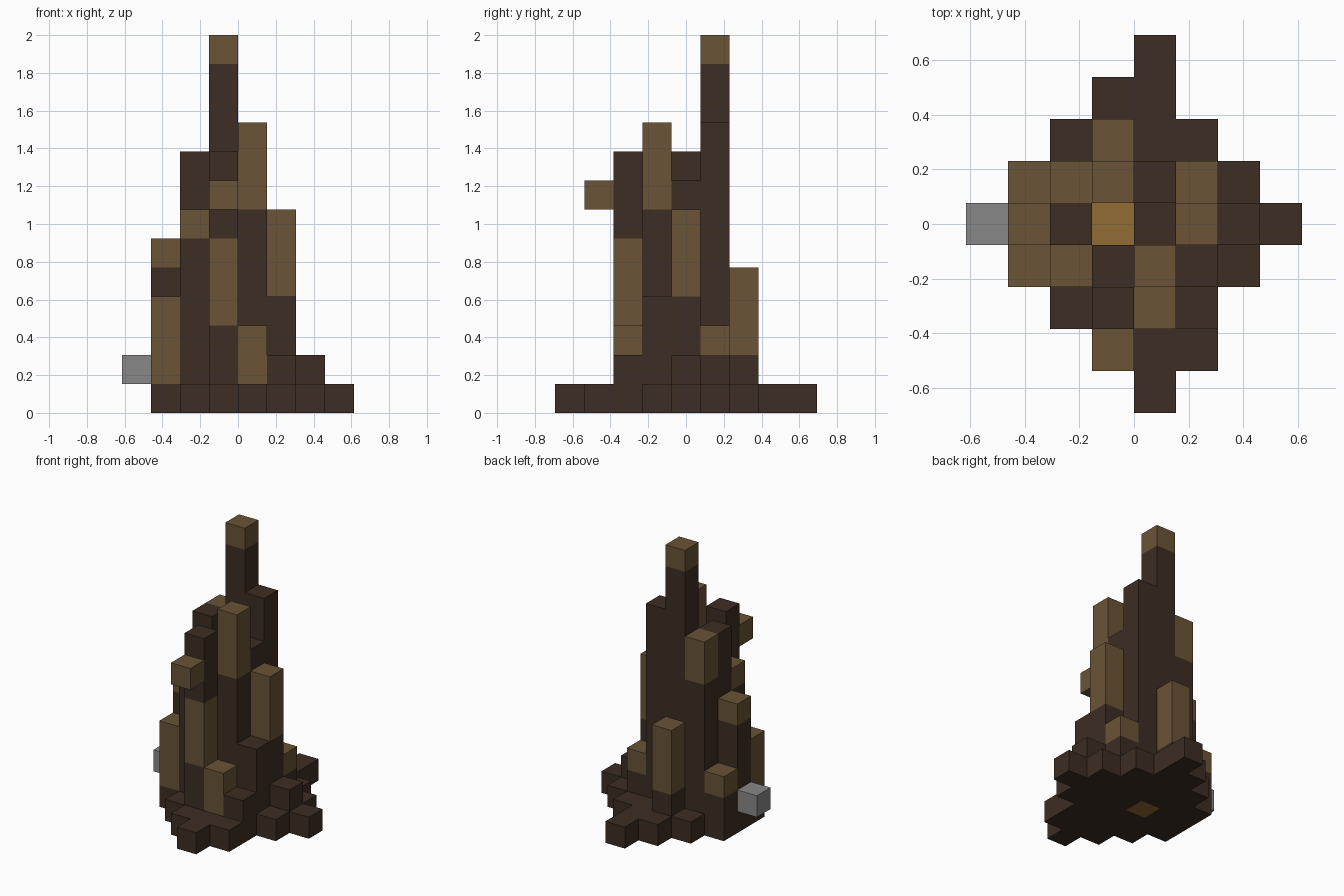
import bpy
import bmesh
from mathutils import Vector

cube = bpy.data.objects.get("Cube")
if cube:
    bpy.data.objects.remove(cube, do_unlink=True)

# Block size: thirteen blocks make the full height
SIZE = 2 / 13

# Column heights (hexadecimal), rows from front to back, columns from right to left side
HEIGHTS = [
    "....1...",
    "...111..",
    "..1932..",
    ".478a41.",
    ".6918721",
    ".39da31.",
    "..1511..",
    "...11...",
    "....1...",
]
# How many blocks at the top of each column are pale
CAPS = [
    "........",
    "........",
    "....2...",
    ".31.3...",
    ".1...3..",
    ".121.1..",
    "...3....",
    "........",
    "........",
]


def material(name, colour):
    mat = bpy.data.materials.new(name)
    mat.use_nodes = True
    rgba = (*colour, 1)
    mat.diffuse_color = rgba
    mat.node_tree.nodes["Principled BSDF"].inputs["Base Color"].default_value = rgba
    return mat


materials = {
    "dark_mound": material("dark brown", (0.045, 0.026, 0.017)),
    "pale_caps": material("pale brown", (0.144, 0.087, 0.037)),
    "amber_core": material("amber", (0.29, 0.15, 0.036)),
    "grey_block": material("grey", (0.25, 0.25, 0.25)),
}

# Columns: dark below, pale at the top
cells = {}
for row, (heights, caps) in enumerate(zip(HEIGHTS, CAPS)):
    for column, (mark, cap) in enumerate(zip(heights, caps)):
        height = 0 if mark == "." else int(mark, 16)
        pale = 0 if cap == "." else int(cap)
        for level in range(height):
            part = "pale_caps" if level >= height - pale else "dark_mound"
            cells[column, row, level] = part

# Pale belt on the front column, the overhanging block, the core and the side block
for level in range(3, 6):
    cells[3, 2, level] = "pale_caps"
cells[3, 1, 7] = "pale_caps"
cells[3, 4, 0] = "amber_core"
cells[0, 4, 1] = "grey_block"

DIRECTIONS = [Vector(d) for d in (
    (1, 0, 0), (-1, 0, 0), (0, 1, 0), (0, -1, 0), (0, 0, 1), (0, 0, -1))]
ORIGIN = Vector((len(HEIGHTS[0]) / 2, len(HEIGHTS) / 2, 0))


def add_side(bm, cell, normal):
    """One square side of a block, facing along the normal."""
    centre = Vector(cell) + Vector((0.5, 0.5, 0.5)) - ORIGIN + normal / 2
    across = Vector((normal.y, normal.z, normal.x)) / 2
    along = normal.cross(across)
    corners = (-across - along, across - along, across + along, along - across)
    bm.faces.new([bm.verts.new((centre + c) * SIZE) for c in corners])


# One object per part, keeping only the exposed sides of its blocks
for part, mat in materials.items():
    bm = bmesh.new()
    for cell, owner in cells.items():
        if owner != part:
            continue
        for normal in DIRECTIONS:
            neighbour = tuple(int(a + b) for a, b in zip(cell, normal))
            if neighbour not in cells:
                add_side(bm, cell, normal)
    bmesh.ops.remove_doubles(bm, verts=bm.verts, dist=SIZE / 100)
    mesh = bpy.data.meshes.new(part)
    bm.to_mesh(mesh)
    bm.free()
    mesh.materials.append(mat)
    bpy.context.scene.collection.objects.link(bpy.data.objects.new(part, mesh))
